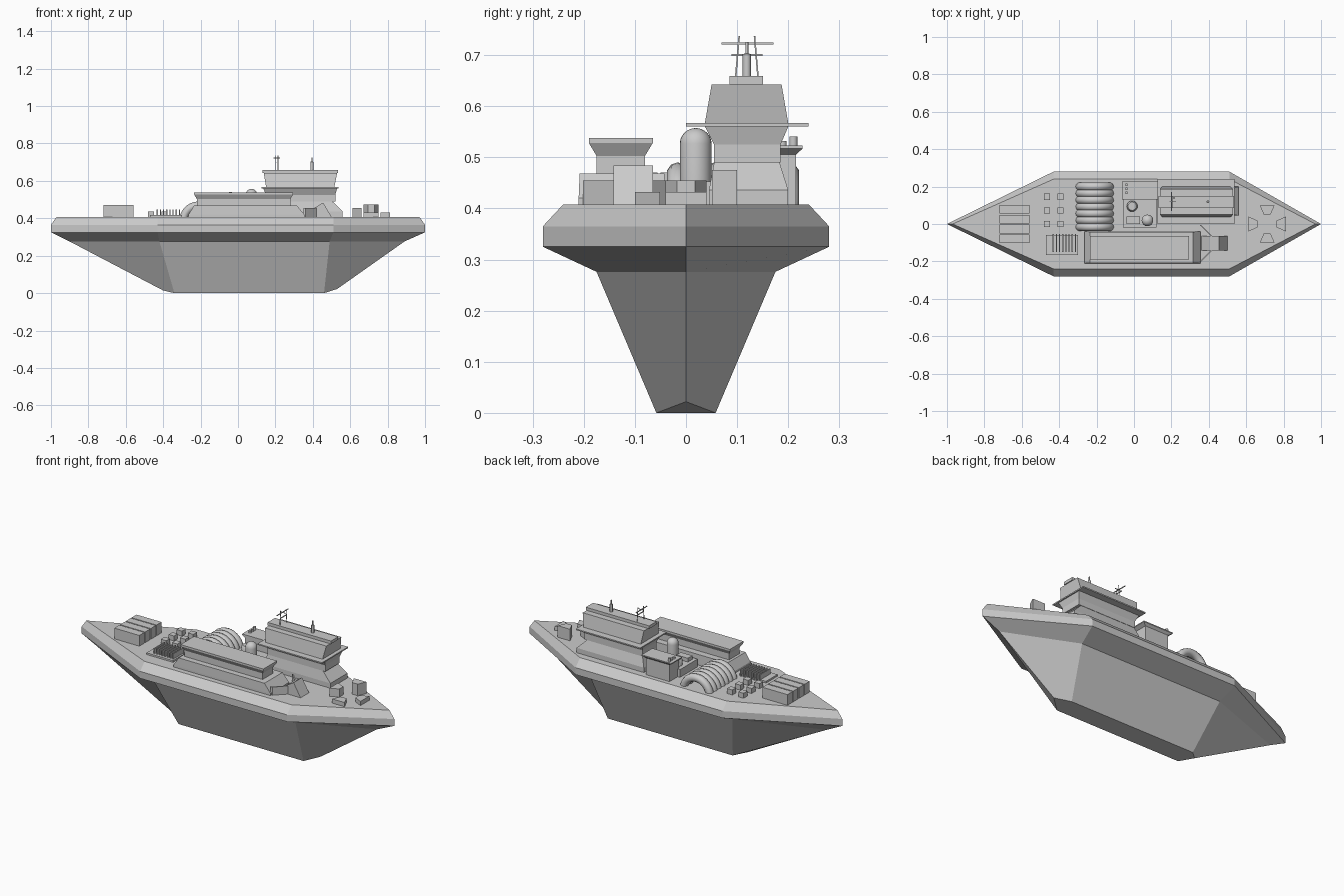
import bpy, bmesh, math

if "Cube" in bpy.data.objects:
    bpy.data.objects.remove(bpy.data.objects["Cube"])

DECK = 0.408

def loft(name, rings):
    """Skin matching rings of 3D points and cap both ends."""
    bm = bmesh.new()
    vs = [[bm.verts.new(p) for p in r] for r in rings]
    n = len(rings[0])
    for a, b in zip(vs, vs[1:]):
        for i in range(n):
            j = (i + 1) % n
            bm.faces.new((a[i], a[j], b[j], b[i]))
    bm.faces.new(vs[0][::-1])
    bm.faces.new(vs[-1])
    bmesh.ops.recalc_face_normals(bm, faces=bm.faces)
    me = bpy.data.meshes.new(name)
    bm.to_mesh(me)
    bm.free()
    ob = bpy.data.objects.new(name, me)
    bpy.context.collection.objects.link(ob)
    return ob

def tiers(name, *levels):
    """Stacked rectangles, each level = (z, x0, x1, y0, y1)."""
    return loft(name, [[(x0, y0, z), (x1, y0, z), (x1, y1, z), (x0, y1, z)]
                       for z, x0, x1, y0, y1 in levels])

def box(name, x0, x1, y0, y1, z0, z1):
    return tiers(name, (z0, x0, x1, y0, y1), (z1, x0, x1, y0, y1))

def prism(name, pts, z0, z1):
    return loft(name, [[(x, y, z) for x, y in pts] for z in (z0, z1)])

def turned(name, x, y, profile, n=24):
    """Round part about a vertical axis, profile = (radius, z)."""
    ob = loft(name, [[(x + r * math.cos(2 * math.pi * i / n),
                       y + r * math.sin(2 * math.pi * i / n), z) for i in range(n)]
                     for r, z in profile])
    bpy.context.view_layer.objects.active = ob
    ob.select_set(True)
    bpy.ops.object.shade_smooth_by_angle(angle=math.radians(35))
    ob.select_set(False)
    return ob

def hexring(stern, xa, xb, bow, w, z, zs=None, zb=None):
    zs = z if zs is None else zs
    zb = z if zb is None else zb
    return [(stern, 0, zs), (xa, -w, z), (xb, -w, z), (bow, 0, zb), (xb, w, z), (xa, w, z)]

# hull: keel, knuckle, belt and deck edge
loft("hull", [
    hexring(-0.40, -0.34, 0.46, 0.53, 0.058, 0.0, 0.014, 0.022),
    hexring(-0.90, -0.42, 0.49, 0.89, 0.175, 0.276),
    hexring(-1.0, -0.43, 0.51, 1.0, 0.28, 0.325),
    hexring(-1.0, -0.43, 0.51, 1.0, 0.28, 0.365),
    hexring(-0.97, -0.43, 0.51, 0.97, 0.24, DECK)])

# row of long containers
for i in range(4):
    y = -0.102 + i * 0.0525
    box("container", -0.72, -0.56, y, y + 0.046, DECK, 0.47)

# small deck lockers
for x in (-0.465, -0.393):
    for y in (0.145, 0.072, 0.0):
        box("deck_locker", x - 0.017, x + 0.017, y - 0.017, y + 0.017, DECK, 0.437)

# cooling grille
box("grille_base", -0.47, -0.30, -0.165, -0.06, DECK, 0.418)
for i in range(8):
    x = -0.432 + i * 0.017
    box("grille_fin", x - 0.003, x + 0.003, -0.15, -0.053, DECK, 0.448)

# ribbed arch
for i in range(7):
    bpy.ops.mesh.primitive_torus_add(
        location=(-0.21, 0.2 - i * 0.036, 0.385), rotation=(math.pi / 2, 0, 0),
        major_radius=0.083, minor_radius=0.022, major_segments=32, minor_segments=10)
    ob = bpy.context.object
    ob.name = "arch_rib"
    # keep only the part above deck
    bpy.ops.object.transform_apply(location=True, rotation=True, scale=True)
    bm = bmesh.new()
    bm.from_mesh(ob.data)
    bmesh.ops.bisect_plane(bm, geom=bm.verts[:] + bm.edges[:] + bm.faces[:],
                           plane_co=(0, 0, DECK - 0.004), plane_no=(0, 0, 1), clear_inner=True)
    bm.to_mesh(ob.data)
    bm.free()
    bpy.ops.object.shade_smooth()
    ob.select_set(False)

# front long house
tiers("long_house_base", (DECK, -0.265, 0.355, -0.21, -0.04), (0.42, -0.265, 0.355, -0.21, -0.04),
      (0.468, -0.235, 0.315, -0.208, -0.042))
tiers("long_house_top", (0.468, -0.22, 0.28, -0.175, -0.08), (0.503, -0.22, 0.28, -0.175, -0.08),
      (0.528, -0.235, 0.295, -0.19, -0.065), (0.538, -0.235, 0.295, -0.19, -0.065))

# wedge housing and deflector plates ahead of the long house
loft("wedge_housing", [[(0.36, y, DECK), (0.40, y, 0.45), (0.455, y, 0.484), (0.50, y, DECK)]
                       for y in (-0.142, -0.065)])
for s in (1, -1):
    prism("deflector_plate", [(0.35, -0.103 + s * 0.098), (0.36, -0.103 + s * 0.098),
                              (0.42, -0.103 + s * 0.038), (0.41, -0.103 + s * 0.038)], DECK, 0.455)

# mid deckhouse with flared roof
tiers("mid_house", (DECK, -0.045, 0.105, 0.13, 0.215), (0.505, -0.045, 0.105, 0.13, 0.215),
      (0.517, -0.065, 0.125, 0.13, 0.228), (0.523, -0.065, 0.125, 0.13, 0.228))
for y, h in ((0.21, 0.541), (0.189, 0.532), (0.167, 0.532)):
    turned("vent_stack", -0.04, y, [(0.008, 0.52), (0.008, h)], 12)
box("mid_platform", -0.06, 0.12, -0.02, 0.14, DECK, 0.453)
box("equipment_box", -0.04, 0.033, 0.0, 0.04, 0.45, 0.475)
turned("round_tank", -0.01, 0.095, [(0.029, 0.45), (0.029, 0.478), (0.022, 0.488)])
dome = [(0.031 * math.cos(a), 0.527 + 0.03 * math.sin(a))
        for a in [math.pi / 2 * k / 6 for k in range(6)]]
turned("dome_tower", 0.072, 0.019, [(0.031, 0.45)] + dome + [(0.002, 0.557)])

# main tower
tiers("tower_base", (DECK, 0.13, 0.56, 0.045, 0.2), (0.436, 0.13, 0.56, 0.045, 0.2),
      (0.49, 0.15, 0.505, 0.055, 0.183))
tiers("tower_neck", (0.49, 0.15, 0.52, 0.055, 0.185), (0.525, 0.15, 0.52, 0.055, 0.185),
      (0.56, 0.135, 0.53, 0.037, 0.2))
box("bridge_walkway", 0.125, 0.537, 0.0, 0.24, 0.56, 0.567)
tiers("bridge", (0.567, 0.15, 0.515, 0.037, 0.2), (0.642, 0.138, 0.53, 0.05, 0.187))
box("bridge_roof", 0.13, 0.535, 0.085, 0.151, 0.642, 0.659)

# masts and aerials
turned("main_mast", 0.395, 0.119, [(0.008, 0.655), (0.008, 0.702), (0.003, 0.703), (0.003, 0.726)], 12)
for s in (1, -1):
    loft("aerial_rod", [[(0.2 + dx + lean, 0.119 + s * w + dy, z)
                         for dx, dy in ((-.0015, -.0015), (.0015, -.0015), (.0015, .0015), (-.0015, .0015))]
                        for z, w, lean in ((0.655, 0.022, 0.007 * (1 + s)), (0.737, 0.015, 0.007 * (1 + s)))])
box("upper_crossbar", 0.199, 0.203, 0.069, 0.171, 0.721, 0.725)
box("lower_crossbar", 0.205, 0.209, 0.089, 0.15, 0.698, 0.702)
box("mast_spreader", 0.19, 0.225, 0.118, 0.121, 0.721, 0.724)

# bow bitts: four wedges facing a common centre
for k, h in enumerate((0.432, 0.475, 0.455, 0.432)):
    c, s = math.cos(k * math.pi / 2), math.sin(k * math.pi / 2)
    pts = [(0.051, -0.018), (0.1, -0.04), (0.1, 0.04), (0.051, 0.018)]
    prism("bow_block", [(0.712 + x * c - y * s, x * s + y * c) for x, y in pts], DECK, h)
